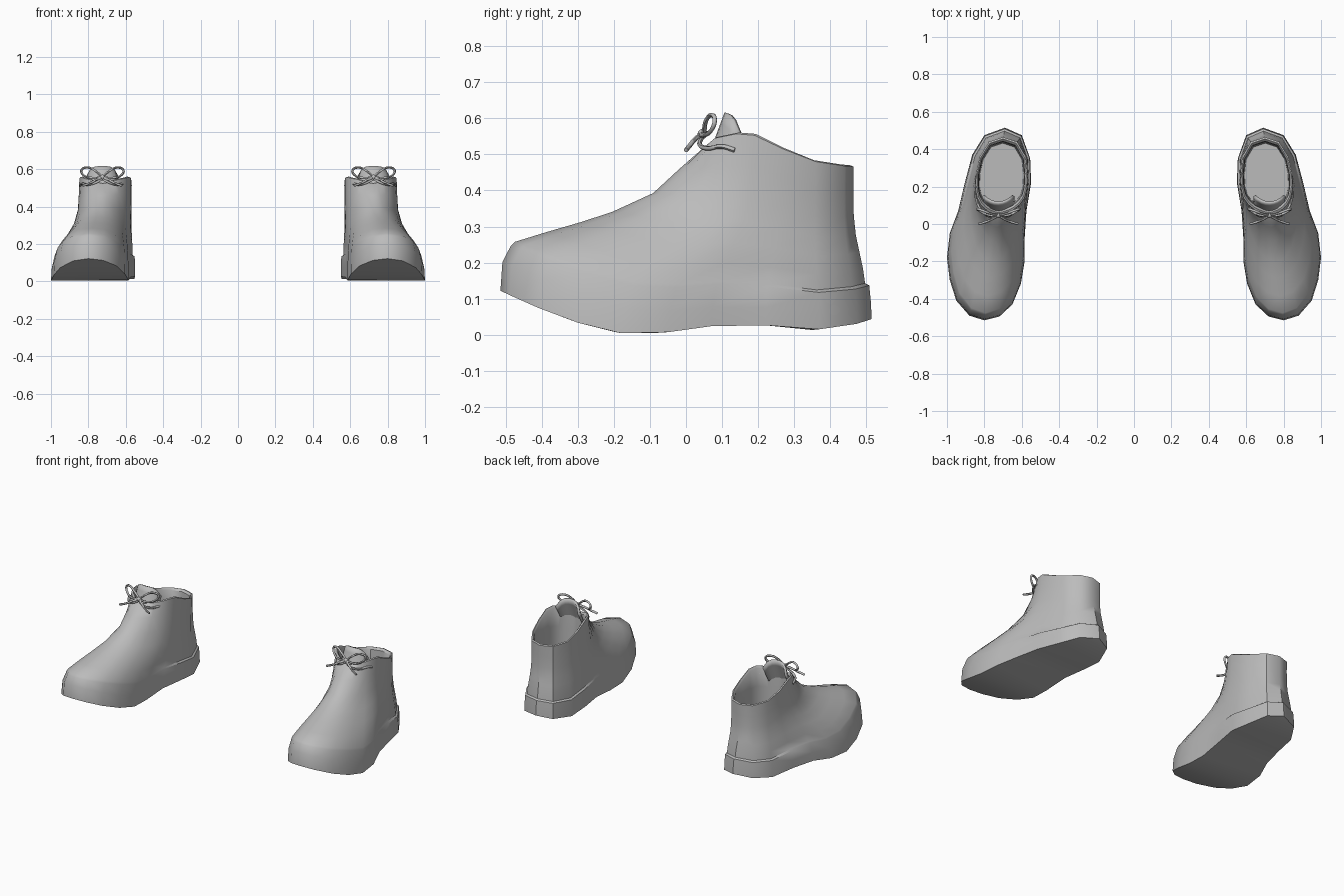
import bpy, bmesh, math
from mathutils import Vector

if "Cube" in bpy.data.objects:
    bpy.data.objects.remove(bpy.data.objects["Cube"])

grey = bpy.data.materials.new("grey_leather")
grey.diffuse_color = (0.5, 0.5, 0.5, 1)
grey.use_nodes = True
grey.node_tree.nodes["Principled BSDF"].inputs["Base Color"].default_value = grey.diffuse_color


def finish(name, mesh, angle=40):
    """Add the right-shoe part, mirror it to the left shoe and smooth it."""
    ob = bpy.data.objects.new(name, mesh)
    bpy.context.collection.objects.link(ob)
    mesh.materials.clear()
    mesh.materials.append(grey)
    ob.modifiers.new("pair", 'MIRROR').use_mirror_merge = False
    bpy.ops.object.select_all(action='DESELECT')
    ob.select_set(True)
    bpy.context.view_layer.objects.active = ob
    bpy.ops.object.shade_smooth_by_angle(angle=math.radians(angle))
    return ob


def interp(x, pts):
    for (a, p), (b, q) in zip(pts, pts[1:]):
        if x <= b:
            return p + (q - p) * max(0, (x - a) / (b - a))
    return pts[-1][1]


# Footprint and collar loops, both from the toe round the outer side to the heel
footprint = [(.80, -.515), (.88, -.49), (.95, -.41), (.985, -.30), (1.0, -.18),
             (.985, -.05), (.94, .07), (.905, .22), (.865, .37), (.80, .475),
             (.69, .515), (.60, .475), (.555, .35), (.55, .22), (.575, .07),
             (.585, -.08), (.585, -.20), (.605, -.32), (.65, -.43), (.72, -.495)]
collar_outer = [(.725, .05), (.745, .055), (.77, .065), (.795, .08), (.82, .105),
                (.838, .14), (.848, .19), (.845, .27), (.825, .36), (.775, .44), (.70, .465)]
collar_inner = [(.625, .44), (.578, .36), (.568, .27), (.572, .19), (.585, .14),
                (.61, .105), (.64, .08), (.67, .065), (.70, .055)]
sole_z = [(-.515, .122), (-.49, .11), (-.4, .07), (-.27, .022), (-.16, 0), (0, .01),
          (.13, .035), (.35, .013), (.45, .022), (.52, .045)]
collar_z = [(.05, .52), (.08, .545), (.14, .557), (.19, .553), (.27, .515),
            (.36, .48), (.44, .468), (.47, .466)]
sole = [Vector((x, y, interp(y, sole_z))) for x, y in footprint]
collar = [Vector((x, y, interp(y, collar_z))) for x, y in collar_outer + collar_inner]
N = len(sole)

# Inward and upward progress of each ring, for the toe ridge and for the sides
toe = [(0, 0), (.01, .2), (.05, .31), (.07, .34), (.23, .41), (.40, .48),
       (.55, .55), (.75, .68), (.88, .85), (1, 1)]
side = [(0, 0), (.03, .1), (.13, .22), (.15, .235), (.29, .33), (.52, .44),
        (.75, .55), (.90, .68), (.96, .84), (1, 1)]
centre = Vector((.71, .26, 0))

bm = bmesh.new()
rings = []
for k in range(len(toe)):
    ring = []
    for i in range(N):
        d = min(i, N - i)
        w = .5 + .5 * math.cos(math.pi * d / 6) if d < 6 else 0
        h = side[k][0] + (toe[k][0] - side[k][0]) * w
        v = side[k][1] + (toe[k][1] - side[k][1]) * w
        a, b = sole[i], collar[i]
        p = Vector((a.x + (b.x - a.x) * h, a.y + (b.y - a.y) * h, a.z + (b.z - a.z) * v))
        if k > 2:  # the heel of the sole stands slightly proud of the upper
            pull = centre - p
            pull.z = 0
            p += pull.normalized() * .014 * (1 - v) * min(1, max(0, a.y / .2))
        ring.append(bm.verts.new(p))
    rings.append(ring)

# Rolled collar and lining down to the footbed
for scale, drop in ((.95, -.004), (.89, .008), (.87, .12), (.88, .25), (.84, None)):
    ring = []
    for c in collar:
        p = centre + (c - centre) * scale
        p.z = .13 if drop is None else c.z - drop
        ring.append(bm.verts.new(p))
    rings.append(ring)
for r, s in zip(rings, rings[1:]):
    for i in range(N):
        j = (i + 1) % N
        bm.faces.new((r[i], r[j], s[j], s[i]))

# Underside and footbed are closed with strips running across the shoe
for r in (rings[0], rings[-1]):
    for i in range(N // 2):
        quad = [r[i], r[i + 1], r[N - i - 1], r[(N - i) % N]]
        bm.faces.new(list(dict.fromkeys(quad)))
bmesh.ops.recalc_face_normals(bm, faces=bm.faces)
mesh = bpy.data.meshes.new("shoe_body")
bm.to_mesh(mesh)
bm.free()
finish("shoe_body", mesh)

# Tongue: a curved flap with a rounded top
bm = bmesh.new()
cols, rows = 9, 6
grid = []
for c in range(cols):
    s = -1 + 2 * c / (cols - 1)
    top = .612 - .055 * s ** 4
    grid.append([bm.verts.new((.725 + .075 * s,
                               .06 + .06 * t + .035 * s * s,
                               .45 + (top - .45) * t)) for t in
                 [r / (rows - 1) for r in range(rows)]])
for a, b in zip(grid, grid[1:]):
    for r in range(rows - 1):
        bm.faces.new((a[r], b[r], b[r + 1], a[r + 1]))
mesh = bpy.data.meshes.new("tongue")
bm.to_mesh(mesh)
bm.free()
ob = finish("tongue", mesh)
ob.modifiers.new("thickness", 'SOLIDIFY').thickness = -.014

# Laces: two bow loops, two loose ends and two strands around the collar
knot = Vector((.725, .05, .557))
paths = {
    "bow_loop": [(0, 0, 0), (.04, .005, .035), (.08, .02, .052), (.112, .03, .038),
                 (.10, .02, .01), (.05, -.005, -.004), (0, -.005, 0)],
    "lace_end": [(0, -.005, 0), (.035, -.025, -.015), (.07, -.04, -.033), (.105, -.05, -.045)],
    "lace_strand": [(0, -.005, -.01), (.04, -.012, -.03), (.08, .01, -.04),
                    (.108, .05, -.035), (.118, .085, -.045)],
}
for name, pts in paths.items():
    for s, label in ((1, "outer"), (-1, "inner")):
        cu = bpy.data.curves.new("lace_path", 'CURVE')
        cu.dimensions = '3D'
        cu.bevel_depth = .0065
        cu.bevel_resolution = 1
        cu.resolution_u = 4
        cu.use_fill_caps = True
        sp = cu.splines.new('BEZIER')
        sp.bezier_points.add(len(pts) - 1)
        for bp, p in zip(sp.bezier_points, pts):
            bp.co = knot + Vector((p[0] * s, p[1], p[2]))
            bp.handle_left_type = bp.handle_right_type = 'AUTO'
        tmp = bpy.data.objects.new("lace_path", cu)
        bpy.context.collection.objects.link(tmp)
        bpy.context.view_layer.update()
        dg = bpy.context.evaluated_depsgraph_get()
        mesh = bpy.data.meshes.new_from_object(tmp.evaluated_get(dg))
        bpy.data.objects.remove(tmp)
        finish(f"{name}_{label}", mesh, 60)

# Knot in the middle of the bow
bm = bmesh.new()
bmesh.ops.create_uvsphere(bm, u_segments=10, v_segments=6, radius=.014)
bmesh.ops.translate(bm, verts=bm.verts, vec=knot + Vector((0, -.004, 0)))
mesh = bpy.data.meshes.new("knot")
bm.to_mesh(mesh)
bm.free()
finish("knot", mesh, 60)
